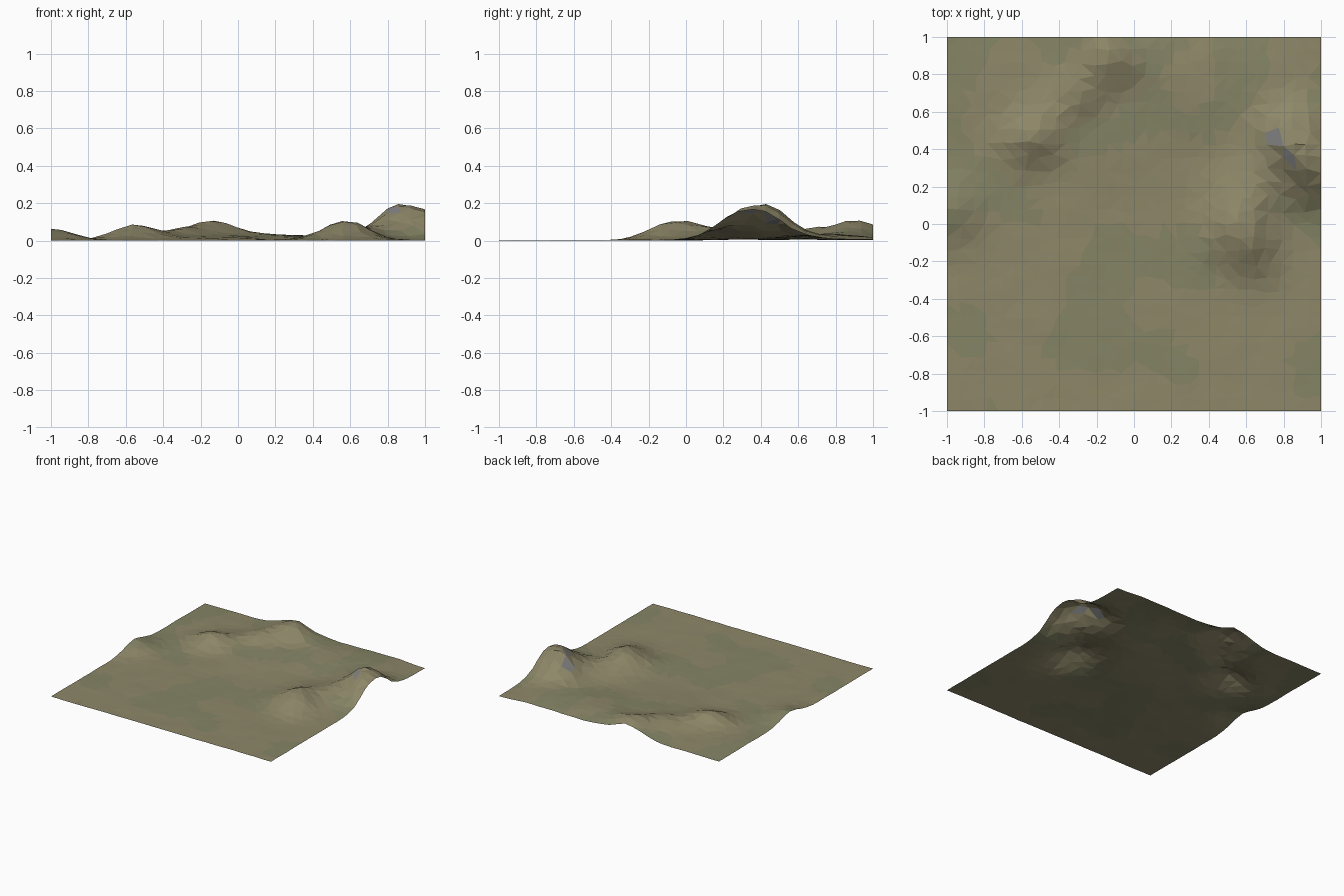
import bpy, bmesh, math, random
from mathutils import Vector, noise

if "Cube" in bpy.data.objects:
    bpy.data.objects.remove(bpy.data.objects["Cube"])

random.seed(4)
N = 28            # cells per side
STEP = 2 / N

# Hills: x, y, height, radius
HILLS = [
    (1.00, 0.31, 0.140, 0.13), (0.85, 0.47, 0.120, 0.12), (0.75, 0.30, 0.045, 0.13),
    (0.57, -0.04, 0.055, 0.09), (0.64, -0.15, 0.050, 0.10), (0.60, 0.12, 0.045, 0.12),
    (0.45, -0.05, 0.025, 0.12), (-0.14, 0.86, 0.055, 0.09), (-0.20, 1.00, 0.065, 0.12),
    (-0.28, 0.72, 0.060, 0.10), (0.02, 0.85, 0.035, 0.10), (-0.60, 0.43, 0.050, 0.09),
    (-0.48, 0.50, 0.045, 0.11), (-1.00, 0.07, 0.058, 0.12), (0.30, 0.75, 0.025, 0.20),
    (0.70, 0.80, 0.025, 0.18), (-0.10, 0.50, 0.018, 0.20), (-0.70, 0.70, 0.010, 0.20),
]


def height(x, y):
    hills = sum(h * math.exp(-((x - a) ** 2 + (y - b) ** 2) / (2 * r * r))
                for a, b, h, r in HILLS)
    rough = noise.noise(Vector((x * 7, y * 7, 1.3)))
    return hills * (1 + 0.12 * rough) + 0.004 + 0.003 * rough


def material(name, color):
    m = bpy.data.materials.new(name)
    m.diffuse_color = (*color, 1)
    m.use_nodes = True
    m.node_tree.nodes["Principled BSDF"].inputs["Base Color"].default_value = m.diffuse_color
    return m


# Ground sheet: jittered grid raised into hills
bm = bmesh.new()
bmesh.ops.create_grid(bm, x_segments=N, y_segments=N, size=1)
for v in bm.verts:
    if abs(v.co.x) < 0.99:
        v.co.x += random.uniform(-0.22, 0.22) * STEP
    if abs(v.co.y) < 0.99:
        v.co.y += random.uniform(-0.22, 0.22) * STEP
    v.co.z = height(v.co.x, v.co.y)
low = min(v.co.z for v in bm.verts)
for v in bm.verts:
    v.co.z -= low
bmesh.ops.triangulate(bm, faces=bm.faces[:])

# Surface colours: dry earth, mossy hollows, bare rock near the high peak
for f in bm.faces:
    c = f.calc_center_median()
    near_rock = min(math.hypot(c.x - 0.75, c.y - 0.46), math.hypot(c.x - 0.81, c.y - 0.36))
    moss = noise.noise(Vector((c.x * 2.5, c.y * 2.5, 6.0)))
    if near_rock < 0.045:
        f.material_index = 2
    elif moss > 0.15 and c.z < 0.06:
        f.material_index = 1
    f.smooth = False

mesh = bpy.data.meshes.new("hilly_ground")
bm.to_mesh(mesh)
bm.free()
for m in (material("dry_earth", (0.27, 0.242, 0.14)),
          material("moss", (0.235, 0.232, 0.132)),
          material("rock", (0.22, 0.22, 0.22))):
    mesh.materials.append(m)
ground = bpy.data.objects.new("hilly_ground", mesh)
bpy.context.collection.objects.link(ground)
